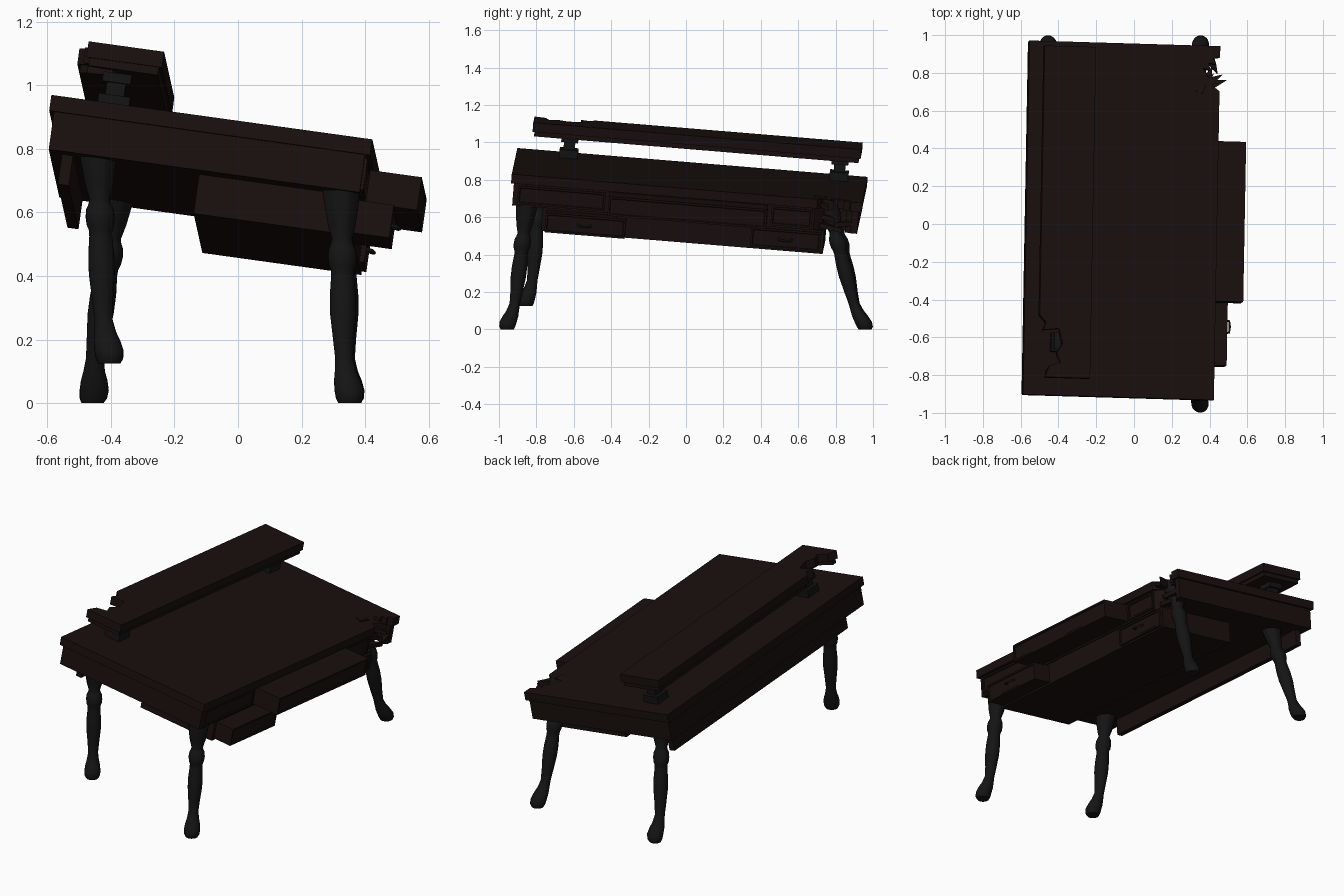
import bpy, bmesh, math
from mathutils import Vector, Matrix

if "Cube" in bpy.data.objects:
    bpy.data.objects.remove(bpy.data.objects["Cube"])

# Tilted frame of the collapsed desk: u across, v along, w off the top surface
ax = Vector((1.01, -0.03, -0.14)).normalized()
ay = Vector((0.04, 1.87, -0.155))
ay = (ay - ax * ay.dot(ax)).normalized()
az = ax.cross(ay)
TILT = Matrix.Translation((-0.065, 0.02, 0.8225)) @ Matrix((ax, ay, az)).transposed().to_4x4()


def material(name, col):
    m = bpy.data.materials.new(name)
    m.diffuse_color = (*col, 1)
    m.use_nodes = True
    m.node_tree.nodes["Principled BSDF"].inputs["Base Color"].default_value = m.diffuse_color
    return m


WOOD = material("dark_wood", (0.010, 0.005, 0.0045))
BLACK = material("black_wood", (0.007, 0.007, 0.007))


def finish(name, bm, mat, matrix=TILT):
    bmesh.ops.recalc_face_normals(bm, faces=bm.faces)
    me = bpy.data.meshes.new(name)
    bm.to_mesh(me)
    bm.free()
    me.materials.append(mat)
    ob = bpy.data.objects.new(name, me)
    bpy.context.collection.objects.link(ob)
    ob.matrix_world = matrix
    return ob


def prism(name, outline, w0, w1, mat=WOOD, matrix=TILT):
    bm = bmesh.new()
    f = bm.faces.new([bm.verts.new((u, v, w0)) for u, v in outline])
    r = bmesh.ops.extrude_face_region(bm, geom=[f])
    for g in r["geom"]:
        if isinstance(g, bmesh.types.BMVert):
            g.co.z = w1
    bmesh.ops.triangulate(bm, faces=[f for f in bm.faces if len(f.verts) > 4])
    return finish(name, bm, mat, matrix)


def box(name, u, v, w, mat=WOOD):
    return prism(name, [(u[0], v[0]), (u[1], v[0]), (u[1], v[1]), (u[0], v[1])], w[0], w[1], mat)


def drawer(name, u, v, w):
    # box whose +u face carries a recessed panel
    bm = bmesh.new()
    bmesh.ops.create_cube(bm, size=1)
    for p in bm.verts:
        p.co = [(a[0] + a[1]) / 2 + c * (a[1] - a[0]) for a, c in zip((u, v, w), p.co)]
    bm.normal_update()
    front = [f for f in bm.faces if f.normal.x > 0.9]
    bmesh.ops.inset_region(bm, faces=front, thickness=0.014, depth=0)
    bmesh.ops.inset_region(bm, faces=front, thickness=0.005, depth=-0.005)
    return finish(name, bm, WOOD)


def pull(name, u, v, w):
    # bail handle
    c = bpy.data.curves.new(name, "CURVE")
    c.dimensions = "3D"
    c.bevel_depth = 0.006
    c.bevel_resolution = 2
    s = c.splines.new("POLY")
    pts = [(0, -.035, 0), (.022, -.03, -.004), (.026, 0, -.006), (.022, .03, -.004), (0, .035, 0)]
    s.points.add(len(pts) - 1)
    for p, q in zip(s.points, pts):
        p.co = (u + q[0], v + q[1], w + q[2], 1)
    c.materials.append(BLACK)
    ob = bpy.data.objects.new(name, c)
    bpy.context.collection.objects.link(ob)
    ob.matrix_world = TILT


# Top board and apron with the splintered corner
prism("tabletop", [(-.51, -.94), (.51, -.94), (.51, .70), (.47, .73), (.525, .79), (.45, .77),
                   (.42, .82), (.46, .81), (.45, .85), (.49, .84), (.475, .875), (.51, .88),
                   (.51, .94), (-.51, .94)], -.05, 0)
prism("apron_body", [(-.495, -.925), (.493, -.925), (.493, .69), (.45, .74), (.40, .74), (.38, .82),
                     (.42, .88), (.47, .86), (.493, .89), (.493, .925), (-.495, .925)], -.17, -.05)

# Lower cabinet and rear hanging panel
box("lower_cabinet", (-.02, .485), (-.76, .75), (-.295, -.17))
box("modesty_panel", (-.455, -.42), (-.80, .87), (-.265, -.17))

# Drawers, two of them sliding out
drawer("centre_drawer", (.45, .665), (-.41, .44), (-.16, -.055))
drawer("upper_left_drawer", (.45, .503), (-.90, -.43), (-.16, -.06))
drawer("upper_right_drawer", (.45, .503), (.46, .68), (-.16, -.06))
drawer("lower_left_drawer", (.40, .60), (-.74, -.31), (-.285, -.18))
drawer("lower_right_drawer", (.40, .50), (.36, .735), (-.285, -.18))
pull("lower_left_handle", .595, -.53, -.23)
pull("lower_right_handle", .495, .545, -.23)

# Raised shelf with a bite broken from its edge
prism("shelf_top", [(-.455, .90), (-.455, -.53), (-.42, -.57), (-.435, -.61), (-.35, -.60), (-.33, -.68),
                    (-.36, -.73), (-.34, -.78), (-.40, -.80), (-.42, -.86), (-.18, -.86), (-.18, .90)],
      .14, .19)
prism("shelf_moulding", [(-.445, .89), (-.445, -.51), (-.42, -.55), (-.34, -.58), (-.32, -.68),
                         (-.33, -.79), (-.41, -.82), (-.41, -.85), (-.19, -.85), (-.19, .89)], .115, .14)
for i, v in enumerate((-.66, .79)):
    for part, h, w in (("base", .05, (0, .045)), ("neck", .03, (.045, .085)),
                       ("cap", .045, (.085, .115))):
        box(f"shelf_support_{part}_{i + 1}", (-.32 - h, -.32 + h), (v - h, v + h), w, BLACK)

# Torn splinters around the damage
for i, (u, v, w, a, tip) in enumerate(((.46, .73, -.03, 20, .10), (.44, .74, -.10, 50, .08),
                                       (.47, .88, -.12, -60, .09), (.40, .72, -.01, 160, .17),
                                       (.46, .76, -.15, 70, .09))):
    m = TILT @ Matrix.Translation((u, v, w)) @ Matrix.Rotation(math.radians(a), 4, "Z") \
        @ Matrix.Rotation(math.radians(8), 4, "Y")
    prism(f"splinter_{i + 1}", [(-.03, -.03), (tip * .5, -.012), (tip, .0), (tip * .4, .018), (-.03, .03)],
          -.01, .014, WOOD, m)

# Turned cabriole legs: height, toe offset, radius
LEG = [(.67, 0, .062), (.62, 0, .055), (.56, 0, .045), (.515, 0, .032), (.50, 0, .036), (.485, 0, .043),
       (.46, 0, .046), (.435, 0, .043), (.42, 0, .037), (.40, 0, .036), (.34, 0, .041), (.28, 0, .041),
       (.20, 0, .033), (.14, .002, .028), (.10, .01, .034), (.07, .02, .042), (.04, .03, .046),
       (.015, .032, .043), (0, .03, .035)]


def leg(name, top, ankle, lift, toe):
    n = 24
    t = Vector(toe).normalized()
    bm = bmesh.new()
    rings = []
    for z, off, r in LEG:
        c = Vector(ankle).lerp(Vector(top), z / .67) + t * off
        ring = []
        for k in range(n):
            a = 2 * math.pi * k / n
            rr = r * (0.93 if z > .53 and k % 3 == 0 else 1)   # shallow fluting at the top
            ring.append(bm.verts.new((c.x + rr * math.cos(a), c.y + rr * math.sin(a), z + lift)))
        rings.append(ring)
    for p, q in zip(rings, rings[1:]):
        for k in range(n):
            bm.faces.new((p[k], p[(k + 1) % n], q[(k + 1) % n], q[k]))
    bm.faces.new(rings[0])
    bm.faces.new(rings[-1])
    ob = finish(name, bm, BLACK, Matrix())
    bpy.ops.object.select_all(action="DESELECT")
    ob.select_set(True)
    bpy.context.view_layer.objects.active = ob
    bpy.ops.object.shade_smooth_by_angle(angle=math.radians(40))


leg("front_right_leg", (.325, -.85), (.335, -.93), 0, (.5, -.85))
leg("front_left_leg", (-.44, -.78), (-.42, -.83), .125, (.5, -.85))
leg("back_left_leg", (-.38, .78), (-.47, .93), 0, (.4, .9))
leg("back_right_leg", (.335, .76), (.34, .93), 0, (.4, .9))
